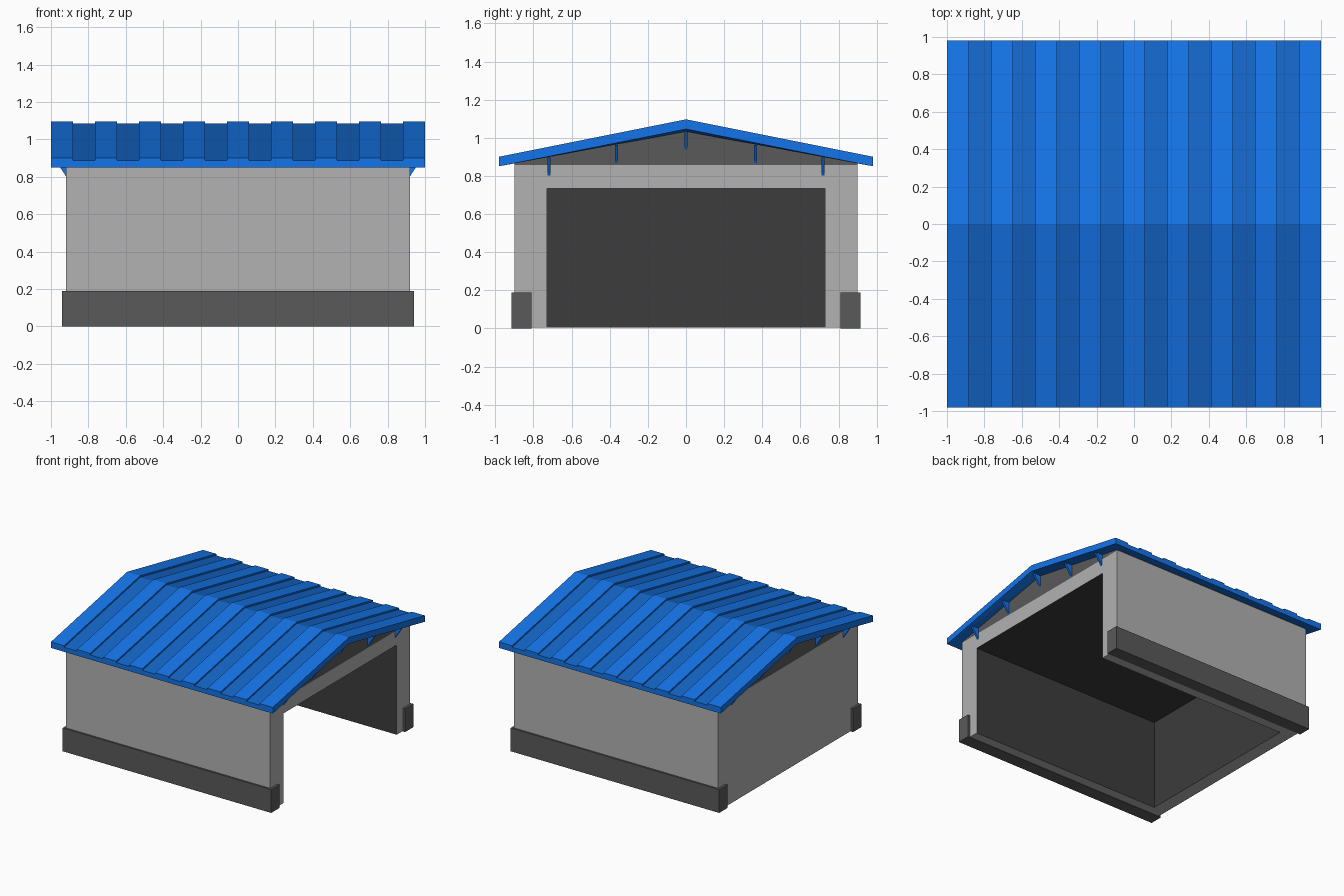
import bpy, bmesh

if "Cube" in bpy.data.objects:
    bpy.data.objects.remove(bpy.data.objects["Cube"])


def material(name, r, g, b):
    m = bpy.data.materials.new(name)
    m.diffuse_color = (r, g, b, 1)
    m.use_nodes = True
    m.node_tree.nodes["Principled BSDF"].inputs["Base Color"].default_value = m.diffuse_color
    return m


WALL = material("wall_grey", 0.445, 0.445, 0.445)
DARK = material("trim_dark", 0.101, 0.101, 0.101)
INNER = material("interior_dark", 0.045, 0.045, 0.045)
BLUE = material("roof_blue", 0.007, 0.178, 0.82)
PANEL = material("panel_blue", 0.007, 0.13, 0.58)


def finish(name, bm, *mats):
    bmesh.ops.recalc_face_normals(bm, faces=bm.faces)
    me = bpy.data.meshes.new(name)
    bm.to_mesh(me)
    bm.free()
    ob = bpy.data.objects.new(name, me)
    bpy.context.collection.objects.link(ob)
    for m in mats:
        me.materials.append(m)
    return ob


def extrude(bm, near, far):
    """Join two matching outlines into a closed solid."""
    a = [bm.verts.new(p) for p in near]
    b = [bm.verts.new(p) for p in far]
    bm.faces.new(a)
    bm.faces.new(b)
    n = len(a)
    for i in range(n):
        j = (i + 1) % n
        bm.faces.new((a[i], a[j], b[j], b[i]))


def prism_x(bm, outline, x0, x1):
    """Extrude a (y, z) outline along x."""
    extrude(bm, [(x0, y, z) for y, z in outline], [(x1, y, z) for y, z in outline])


def box(bm, x0, x1, y0, y1, z0, z1):
    prism_x(bm, [(y0, z0), (y1, z0), (y1, z1), (y0, z1)], x0, x1)


# Walls, hollowed out through the floor and the right-hand doorway
bm = bmesh.new()
box(bm, -0.92, 0.92, -0.9, 0.9, 0.004, 0.857)
walls = finish("walls", bm, WALL, INNER)

bm = bmesh.new()
box(bm, -0.81, 1.2, -0.73, 0.73, -0.3, 0.735)
cutter = finish("interior_cutter", bm, WALL, INNER)
for p in cutter.data.polygons:
    p.material_index = 1
cutter.hide_render = True
cutter.hide_viewport = True
cutter.display_type = 'WIRE'
cut = walls.modifiers.new("interior", 'BOOLEAN')
cut.operation = 'DIFFERENCE'
cut.solver = 'EXACT'
cut.object = cutter

# Plinths along the front and back walls, wrapping the corners
for name, s in (("front_plinth", -1), ("back_plinth", 1)):
    bm = bmesh.new()
    y0, y1 = sorted((s * 0.81, s * 0.915))
    box(bm, -0.94, 0.94, y0, y1, 0, 0.19)
    finish(name, bm, DARK)

# Gable infill above the walls
bm = bmesh.new()
prism_x(bm, [(-0.9, 0.857), (0.9, 0.857), (0.9, 0.866), (0, 1.041), (-0.9, 0.866)], -0.918, 0.918)
finish("gable", bm, DARK)

# Roof sheet: darker on its upper slopes, bright at the edges
W, BOTTOM, EAVE, RIDGE = 0.98, 0.851, 0.888, 1.084
bm = bmesh.new()
prism_x(bm, [(-W, BOTTOM), (0, 1.046), (W, BOTTOM), (W, EAVE), (0, RIDGE), (-W, EAVE)], -1, 1)
sheet = finish("roof_sheet", bm, BLUE, PANEL)
for p in sheet.data.polygons:
    if p.normal.z > 0.5:
        p.material_index = 1

# Raised roof panels, nine of seventeen equal strips
bm = bmesh.new()
step, rise = 2 / 17, 0.013
for i in range(0, 17, 2):
    x = -1 + i * step
    prism_x(bm, [(-W, EAVE), (0, RIDGE), (W, EAVE),
                 (W, EAVE + rise), (0, RIDGE + rise), (-W, EAVE + rise)], x, x + step)
finish("raised_roof_panels", bm, BLUE)

# Soffit, tapering in under the gable overhang
bm = bmesh.new()
for s in (-1, 1):
    ends = [[(x, s * W, BOTTOM), (x, 0, 1.046), (x * 0.92, 0, 1.033)] for x in (-1, 1)]
    extrude(bm, *ends)
finish("soffit", bm, BLUE)

# Triangular brackets under both gable overhangs
for name, s in (("right_brackets", 1), ("left_brackets", -1)):
    bm = bmesh.new()
    for y, top in ((-0.718, 0.896), (-0.365, 0.963), (0, 1.036), (0.365, 0.963), (0.718, 0.896)):
        tri = [(0.915, top - 0.101), (0.915, top), (0.98, top)]
        extrude(bm, *[[(s * x, y + d, z) for x, z in tri] for d in (-0.008, 0.008)])
    finish(name, bm, BLUE)
